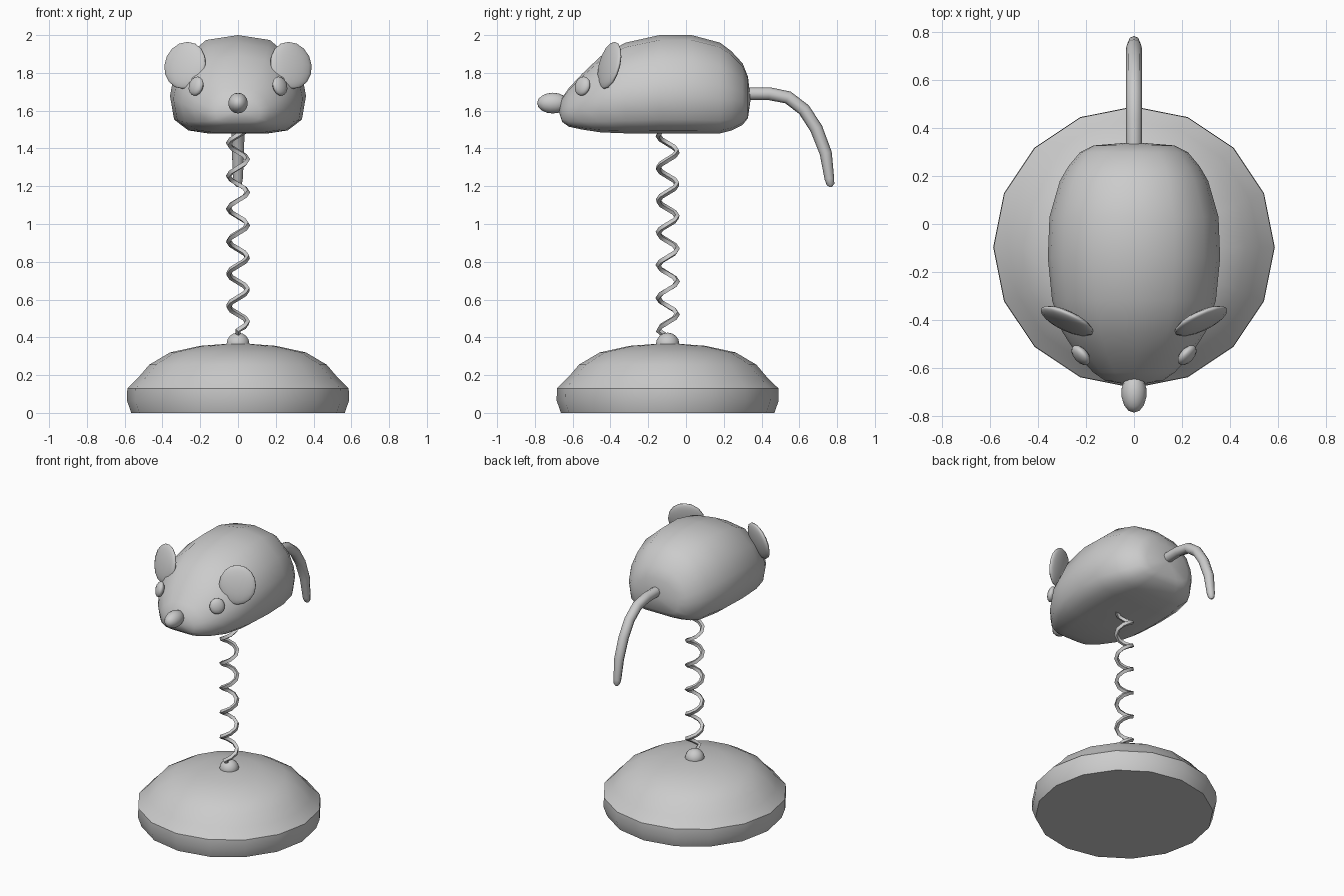
import bpy, bmesh
from math import sin, cos, pi, radians

if "Cube" in bpy.data.objects:
    bpy.data.objects.remove(bpy.data.objects["Cube"])


def smooth(ob, angle=40):
    bpy.ops.object.select_all(action='DESELECT')
    bpy.context.view_layer.objects.active = ob
    ob.select_set(True)
    bpy.ops.object.shade_smooth_by_angle(angle=radians(angle))


def loft(name, rings, start=None, end=None, angle=40):
    """Skin closed rings; cap each end with a pole point or a flat face."""
    bm = bmesh.new()
    rs = [[bm.verts.new(p) for p in r] for r in rings]
    n = len(rs[0])
    for a, b in zip(rs, rs[1:]):
        for i in range(n):
            bm.faces.new((a[i], a[(i + 1) % n], b[(i + 1) % n], b[i]))
    for ring, pole in ((rs[0], start), (rs[-1], end)):
        if pole is None:
            bm.faces.new(ring)
        else:
            v = bm.verts.new(pole)
            for i in range(n):
                bm.faces.new((ring[i], ring[(i + 1) % n], v))
    bmesh.ops.recalc_face_normals(bm, faces=bm.faces)
    me = bpy.data.meshes.new(name)
    bm.to_mesh(me)
    bm.free()
    ob = bpy.data.objects.new(name, me)
    bpy.context.collection.objects.link(ob)
    smooth(ob, angle)
    return ob


def ball(name, loc, scale, rot=(0, 0, 0), seg=14, rings=8):
    bpy.ops.mesh.primitive_uv_sphere_add(segments=seg, ring_count=rings, location=loc, rotation=rot)
    ob = bpy.context.object
    ob.name = name
    ob.scale = scale
    smooth(ob, 60)
    return ob


def tube(name, points, radius, radii=None, res=1):
    cu = bpy.data.curves.new(name, 'CURVE')
    cu.dimensions = '3D'
    cu.bevel_depth = radius
    cu.bevel_resolution = res
    cu.use_fill_caps = True
    sp = cu.splines.new('POLY')
    sp.points.add(len(points) - 1)
    for i, p in enumerate(points):
        sp.points[i].co = (*p, 1)
        sp.points[i].radius = radii[i] if radii else 1
    ob = bpy.data.objects.new(name, cu)
    bpy.context.collection.objects.link(ob)
    bpy.ops.object.select_all(action='DESELECT')
    bpy.context.view_layer.objects.active = ob
    ob.select_set(True)
    bpy.ops.object.convert(target='MESH')
    smooth(bpy.context.object, 50)


CY = -0.097  # axis of base and spring

# Domed base with 16 sides
base = [(0.565, 0), (0.588, 0.065), (0.586, 0.13), (0.525, 0.19), (0.47, 0.255), (0.36, 0.32), (0.2, 0.355)]
loft("base", [[(r * cos(k * pi / 8), CY + r * sin(k * pi / 8), z) for k in range(16)] for r, z in base],
     end=(0, CY, 0.37))

# Spring mount and coil
ball("spring_mount", (0, CY, 0.365), (0.062, 0.062, 0.06))
coil = []
for i in range(53):
    a = -pi / 2 + i * pi / 4
    coil.append((0.05 * cos(a), CY + 0.05 * sin(a), 0.437 + i * 0.172 / 8))
tube("spring", [(0, CY, 0.40)] + coil, 0.015, res=0)

# Rounded body lofted front to back: y, half width, bottom, top
half = [(0, 1), (0.47, 0.95), (0.82, 0.74), (0.96, 0.53), (1, 0.38), (0.94, 0.14), (0.73, 0.03), (0.45, 0), (0, 0)]
section = half + [(-x, z) for x, z in half[-2:0:-1]]
body = [(-0.655, 0.12, 1.54, 1.67), (-0.62, 0.17, 1.515, 1.72), (-0.55, 0.235, 1.5, 1.795),
        (-0.45, 0.3, 1.485, 1.89), (-0.32, 0.342, 1.48, 1.96), (-0.14, 0.36, 1.48, 2.0),
        (0.03, 0.353, 1.48, 2.0), (0.18, 0.31, 1.48, 1.96), (0.24, 0.275, 1.495, 1.915),
        (0.3, 0.225, 1.525, 1.85), (0.328, 0.17, 1.56, 1.78)]
loft("body", [[(x * w, y, b + z * (t - b)) for x, z in section] for y, w, b, t in body],
     start=(0, -0.675, 1.6), end=(0, 0.342, 1.66), angle=60)

# Nose
ball("nose", (0, -0.705, 1.64), (0.053, 0.083, 0.055))

# Ears and eyes on both sides
for s, side in ((1, "right"), (-1, "left")):
    ball("ear_" + side, (s * 0.28, -0.405, 1.84), (0.121, 0.03, 0.128), (radians(-14), 0, s * radians(25)))
    ball("eye_" + side, (s * 0.222, -0.548, 1.73), (0.05, 0.027, 0.052), (radians(-15), 0, s * radians(48)))

# Drooping tail
path = [(0.3, 1.69), (0.44, 1.69), (0.54, 1.67), (0.625, 1.605), (0.69, 1.505),
        (0.74, 1.375), (0.759, 1.24), (0.765, 1.21), (0.767, 1.196)]
tube("tail", [(0, y, z) for y, z in path], 0.034, [1, 1, 1, 1, 1, 0.95, 0.75, 0.6, 0.2], res=2)
